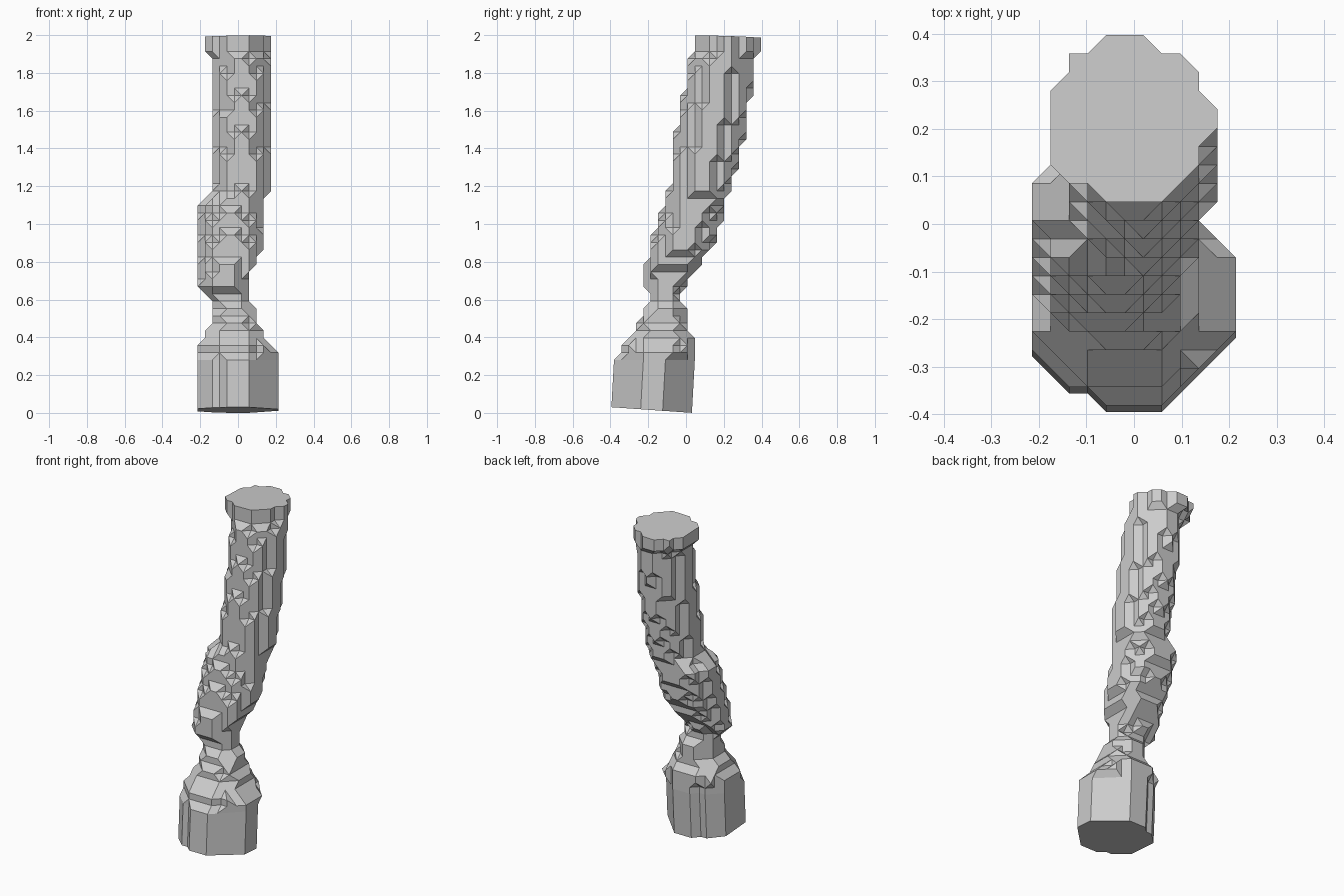
import bpy
import bmesh
from math import atan2
from mathutils import Vector

cube = bpy.data.objects.get("Cube")
if cube:
    bpy.data.objects.remove(cube, do_unlink=True)

CELL = 0.0389

# Limb profile by height: z, x min, x max, y min, y max, squareness
PROFILE = [
    (-.2, -.238, .215, -.388, .048, 1.8),
    (.285, -.238, .215, -.388, .048, 1.8),
    (.32, -.22, .216, -.345, .048, 2.2),
    (.36, -.216, .177, -.343, .048, 2.4),
    (.4, -.177, .138, -.3, .048, 2.6),
    (.44, -.177, .138, -.265, .01, 2.8),
    (.48, -.137, .1, -.265, .01, 3),
    (.55, -.137, .1, -.225, .009, 3.2),
    (.59, -.137, .06, -.19, -.03, 3.5),
    (.63, -.177, .06, -.19, -.03, 3),
    (.67, -.21, .06, -.225, .005, 2.6),
    (.71, -.21, .06, -.225, .04, 2.6),
    (.78, -.21, .1, -.225, .085, 2.4),
    (.88, -.21, .135, -.2, .15, 2.2),
    (1, -.21, .135, -.16, .2, 2.2),
    (1.1, -.21, .14, -.13, .215, 2.3),
    (1.17, -.14, .175, -.1, .24, 2),
    (1.45, -.135, .175, -.07, .31, 2),
    (1.7, -.135, .175, -.02, .35, 2),
    (1.87, -.135, .175, .01, .36, 2),
    (1.92, -.2, .173, .035, .4, 1.8),
    (2.3, -.2, .173, .038, .406, 1.8),
]


def grid(*spans):
    """All lattice points of three ranges."""
    xs, ys, zs = spans
    return [(x, y, z) for x in xs for y in ys for z in zs]


CORNERS = grid(range(2), range(2), range(2))


def position(node):
    """Place a lattice node in space."""
    i, j, k = node
    return Vector(((i + .5) * CELL, (j + .2) * CELL, (k + .2) * CELL))


def section(z):
    """Interpolate the profile at a height."""
    for low, high in zip(PROFILE, PROFILE[1:]):
        if z <= high[0]:
            t = (z - low[0]) / (high[0] - low[0])
            return [a + (b - a) * t for a, b in zip(low[1:], high[1:])]
    return PROFILE[-1][1:]


def is_solid(node):
    """Test a node against the rounded section at its height."""
    p = position(node)
    left, right, front, back, power = section(p.z)
    grow = 1.06
    dx = abs(2 * p.x - left - right) / (right - left) / grow
    dy = abs(2 * p.y - front - back) / (back - front) / grow
    return dx ** power + dy ** power < 1


def ordered(points, normal):
    """Sort coplanar points anticlockwise about the normal."""
    centre = sum(points, Vector()) / len(points)
    u = (points[0] - centre).normalized()
    v = normal.normalized().cross(u)
    points = sorted(points, key=lambda p: atan2(v.dot(p - centre),
                                                u.dot(p - centre)))
    return [tuple(int(n) for n in p) for p in points]


def hull_faces(corners):
    """Flat faces of the convex hull of some unit cell corners."""
    points = [Vector(c) for c in corners]
    faces = {}
    for a in points:
        for b in points:
            for c in points:
                normal = (b - a).cross(c - a)
                heights = [normal.dot(p - a) for p in points]
                if min(heights) < 0 and max(heights) <= 0:
                    flat = [p for p, h in zip(points, heights) if h == 0]
                    loop = ordered(flat, normal)
                    faces[frozenset(loop)] = loop
    return list(faces.values())


def add(a, b):
    return tuple(p + q for p, q in zip(a, b))


def stepped_shell():
    """Outer faces of the joined cell hulls; shared walls cancel."""
    spans = (range(-9, 9), range(-13, 14), range(-3, 55))
    solid = {n: is_solid(n) for n in grid(*spans)}
    hulls, shell = {}, {}
    for origin in grid(*(s[:-1] for s in spans)):
        corners = tuple(c for c in CORNERS if solid[add(origin, c)])
        if corners not in hulls:
            hulls[corners] = hull_faces(corners)
        for face in hulls[corners]:
            loop = [add(origin, c) for c in face]
            key = frozenset(loop)
            if key in shell:
                del shell[key]
            else:
                shell[key] = loop
    return shell.values()


def cut(bm, point, normal, **clear):
    """Slice the limb flat and cap the opening."""
    bmesh.ops.bisect_plane(bm, geom=bm.verts[:] + bm.edges[:] + bm.faces[:],
                           plane_co=point, plane_no=normal, **clear)
    rim = [e for e in bm.edges if e.is_boundary]
    bmesh.ops.holes_fill(bm, edges=rim, sides=0)


def build_limb():
    bm = bmesh.new()
    verts = {}
    for loop in stepped_shell():
        for node in loop:
            if node not in verts:
                verts[node] = bm.verts.new(position(node))
        bm.faces.new([verts[node] for node in loop])

    # Lean the lower block forward
    for v in bm.verts:
        v.co.y -= .055 * max(0, .28 - v.co.z)

    # Flat, slightly tilted ends
    cut(bm, (0, 0, .0025), (0, .07, 1), clear_inner=True)
    cut(bm, (.1, .05, 2), (-.02, .035, 1), clear_outer=True)

    # Merge coplanar facets
    bmesh.ops.dissolve_limit(bm, angle_limit=.01, verts=bm.verts[:],
                             edges=bm.edges[:])
    bmesh.ops.recalc_face_normals(bm, faces=bm.faces[:])
    mesh = bpy.data.meshes.new("stepped_limb")
    bm.to_mesh(mesh)
    bm.free()
    obj = bpy.data.objects.new("stepped_limb", mesh)
    bpy.context.collection.objects.link(obj)
    return obj


# Single plain grey
grey = bpy.data.materials.new("plain_grey")
grey.use_nodes = True
colour = (.6, .6, .6, 1)
grey.diffuse_color = colour
grey.node_tree.nodes["Principled BSDF"].inputs["Base Color"].default_value = colour

limb = build_limb()
limb.data.materials.append(grey)
